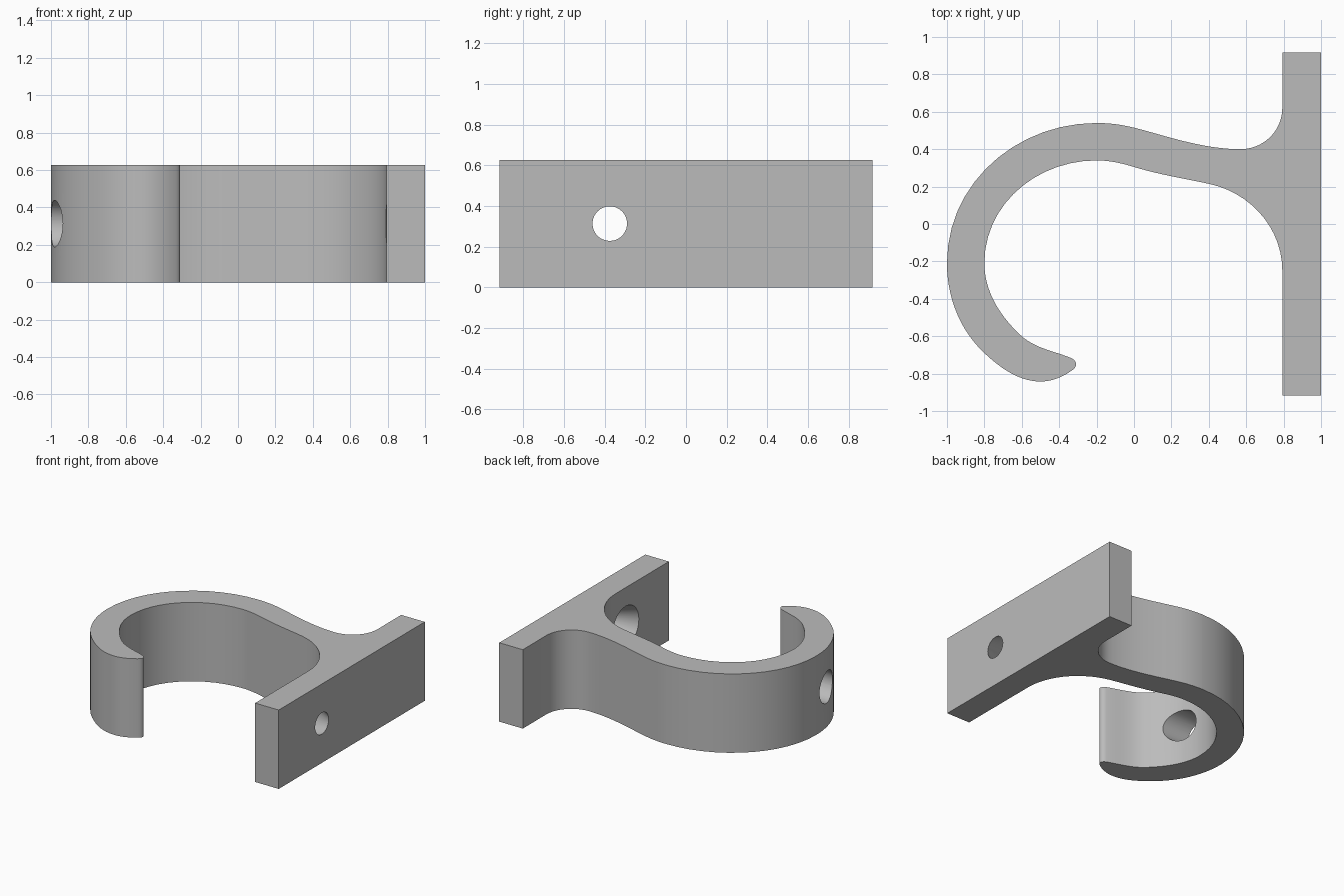
import bpy
import bmesh
import math
from mathutils import Matrix, Vector
from mathutils.geometry import interpolate_bezier

default = bpy.data.objects.get("Cube")
if default:
    bpy.data.objects.remove(default, do_unlink=True)

HEIGHT = 0.627
HOLE_Y, HOLE_Z = -0.375, HEIGHT / 2
PLATE_IN, PLATE_OUT, PLATE_END = 0.793, 1.0, 0.917

grey = bpy.data.materials.new("plain_grey")
grey.use_nodes = True
colour = (0.5, 0.5, 0.5, 1.0)
grey.diffuse_color = colour
grey.node_tree.nodes["Principled BSDF"].inputs["Base Color"].default_value = colour


def make_object(name, bm):
    bmesh.ops.recalc_face_normals(bm, faces=bm.faces)
    mesh = bpy.data.meshes.new(name)
    bm.to_mesh(mesh)
    bm.free()
    mesh.materials.append(grey)
    obj = bpy.data.objects.new(name, mesh)
    bpy.context.collection.objects.link(obj)
    return obj


def smooth_path(nodes, steps=14):
    """Join (x, y, heading in degrees) nodes with near-circular arcs."""
    points = []
    for (x0, y0, a0), (x1, y1, a1) in zip(nodes, nodes[1:]):
        start, end = Vector((x0, y0)), Vector((x1, y1))
        turn = math.radians((a1 - a0 + 180) % 360 - 180)
        reach = (end - start).length / (3 * math.cos(turn / 4) ** 2)
        h0, h1 = (Vector((math.cos(math.radians(a)), math.sin(math.radians(a)))) * reach
                  for a in (a0, a1))
        points += interpolate_bezier(start, start + h0, end - h1, end, steps)[:-1]
    points.append(Vector(nodes[-1][:2]))
    return points


# Outline of the hook: inner side, rounded tip, outer side, then the flat plate
hook_nodes = [
    (PLATE_IN, -0.25, 90), (0.4, 0.215, 168), (0, 0.305, 163), (-0.2, 0.34, 180),
    (-0.8, -0.21, 270), (-0.6, -0.6, 318), (-0.34, -0.715, 338),
    (-0.31, -0.75, 270), (-0.335, -0.785, 215), (-0.5, -0.842, 180),
    (-0.8, -0.69, 137), (-1, -0.21, 90), (-0.2, 0.54, 0), (0, 0.515, -14),
    (0.2, 0.46, -15), (0.57, 0.4, 0), (PLATE_IN, 0.62, 90),
]
outline = smooth_path(hook_nodes)
outline += [Vector(p) for p in ((PLATE_IN, PLATE_END), (PLATE_OUT, PLATE_END),
                                (PLATE_OUT, -PLATE_END), (PLATE_IN, -PLATE_END))]

# Hook and mounting plate in one extrusion
bm = bmesh.new()
base = bm.faces.new([bm.verts.new((p.x, p.y, 0)) for p in outline])
top = bmesh.ops.extrude_face_region(bm, geom=[base])["geom"]
bmesh.ops.translate(bm, vec=(0, 0, HEIGHT),
                    verts=[v for v in top if isinstance(v, bmesh.types.BMVert)])
hook = make_object("wall_hook", bm)


def drill(name, x0, x1, r0, r1):
    """Cut a round or tapered hole along x."""
    cutter_bm = bmesh.new()
    place = (Matrix.Translation(((x0 + x1) / 2, HOLE_Y, HOLE_Z))
             @ Matrix.Rotation(math.pi / 2, 4, "Y"))
    bmesh.ops.create_cone(cutter_bm, cap_ends=True, segments=48, radius1=r0,
                          radius2=r1, depth=x1 - x0, matrix=place)
    cutter = make_object(name, cutter_bm)
    cutter.hide_render = True
    cut = hook.modifiers.new(name, "BOOLEAN")
    cut.operation, cut.solver, cut.object = "DIFFERENCE", "EXACT", cutter
    bpy.context.view_layer.objects.active = hook
    bpy.ops.object.modifier_apply(modifier=cut.name)
    bpy.data.objects.remove(cutter, do_unlink=True)


# Tool access hole in the hook, tapered screw hole in the plate
drill("access_hole", -1.2, -0.5, 0.125, 0.125)
taper = 0.08 / (PLATE_OUT - PLATE_IN)
margin = 0.04
drill("screw_hole", PLATE_IN - margin, PLATE_OUT + margin,
      0.165 + taper * margin, 0.085 - taper * margin)

# Smooth curves with crisp edges
bpy.ops.object.select_all(action="DESELECT")
hook.select_set(True)
bpy.context.view_layer.objects.active = hook
bpy.ops.object.shade_smooth_by_angle(angle=math.radians(30))
